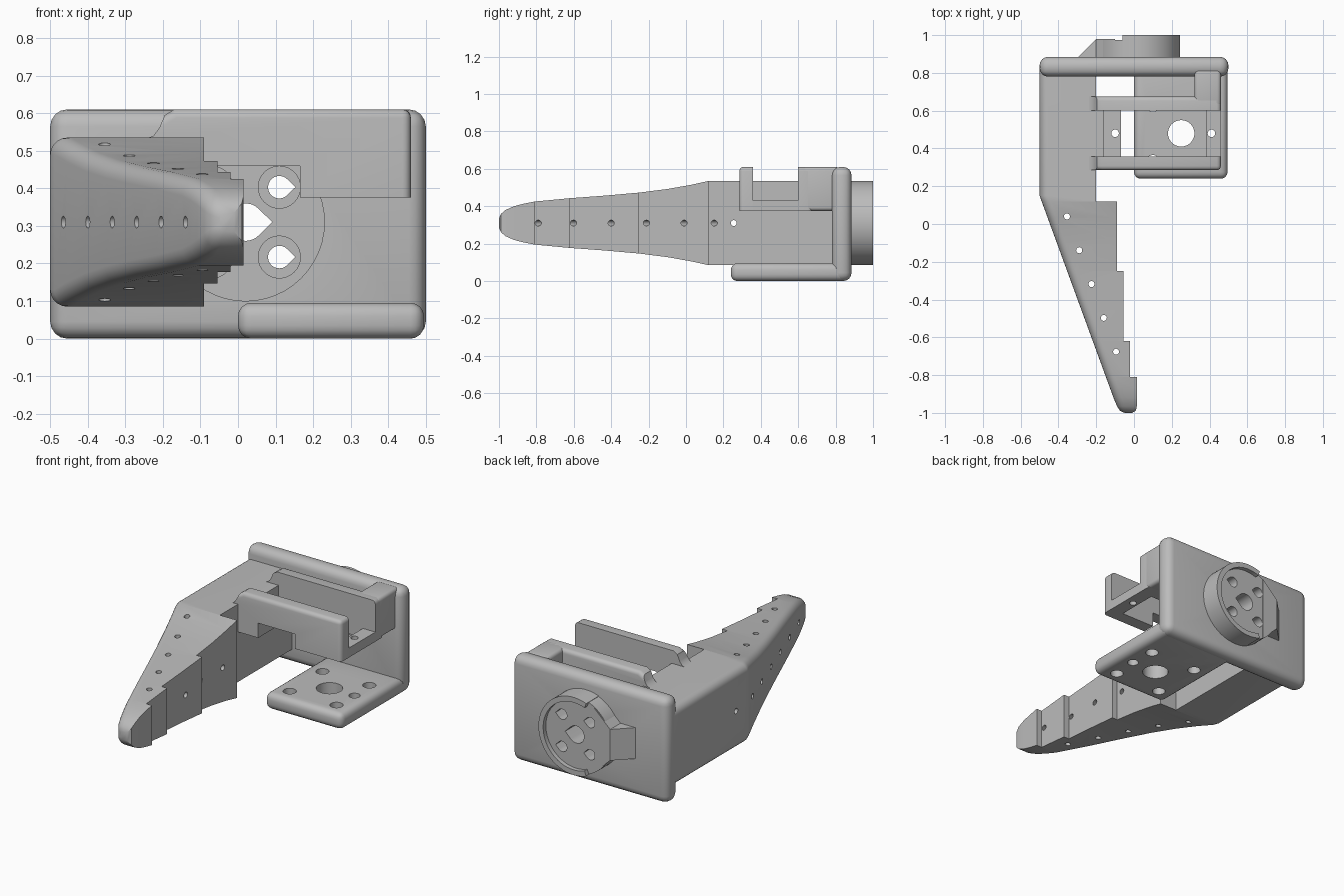
import bpy, bmesh, math
from mathutils import Vector

cube = bpy.data.objects.get("Cube")
if cube:
    bpy.data.objects.remove(cube, do_unlink=True)

grey = bpy.data.materials.new("plain grey")
grey.use_nodes = True
grey.diffuse_color = (0.5, 0.5, 0.5, 1)
grey.node_tree.nodes["Principled BSDF"].inputs["Base Color"].default_value = grey.diffuse_color

MID = 0.31      # height of the finger axis and the horn axis
HORN_X = 0.02


def finish(name, bm):
    bmesh.ops.recalc_face_normals(bm, faces=bm.faces[:])
    mesh = bpy.data.meshes.new(name)
    bm.to_mesh(mesh)
    bm.free()
    mesh.materials.append(grey)
    ob = bpy.data.objects.new(name, mesh)
    bpy.context.collection.objects.link(ob)
    return ob


def activate(ob):
    bpy.ops.object.select_all(action='DESELECT')
    ob.select_set(True)
    bpy.context.view_layer.objects.active = ob


def smooth(ob):
    activate(ob)
    bpy.ops.object.shade_smooth_by_angle(angle=math.radians(35))


def add_prism(bm, pts, axis, lo, hi):
    """Extrude a flat outline along one axis."""
    place = {'x': lambda a, b, t: (t, a, b),
             'y': lambda a, b, t: (a, t, b),
             'z': lambda a, b, t: (a, b, t)}[axis]
    ends = [[bm.verts.new(place(a, b, t)) for a, b in pts] for t in (lo, hi)]
    skin(bm, ends)


def skin(bm, rings):
    """Join equal rings into a closed skin."""
    for r, s in zip(rings, rings[1:]):
        for i in range(len(r)):
            j = (i + 1) % len(r)
            bm.faces.new((r[i], r[j], s[j], s[i]))
    bm.faces.new(rings[0])
    bm.faces.new(rings[-1])


def prism(name, pts, axis, lo, hi, bevel=0.0):
    bm = bmesh.new()
    add_prism(bm, pts, axis, lo, hi)
    if bevel:
        bmesh.ops.bevel(bm, geom=bm.edges[:], offset=bevel, segments=4,
                        profile=0.5, affect='EDGES', clamp_overlap=True)
    return finish(name, bm)


def rect(a0, a1, b0, b1):
    return [(a0, b0), (a1, b0), (a1, b1), (a0, b1)]


def box(name, x, y, z, bevel=0.0):
    return prism(name, rect(*x, *y), 'z', *z, bevel)


def arc(cx, cy, r, start=0, end=360, n=32):
    full = end - start == 360
    steps = n if full else n - 1
    return [(cx + r * math.cos(math.radians(start + (end - start) * i / steps)),
             cy + r * math.sin(math.radians(start + (end - start) * i / steps)))
            for i in range(n)]


def teardrop(cx, cy, r):
    return arc(cx, cy, r, 45, 315, 20) + [(cx + r * 1.42, cy)]


def cut(ob, shapes):
    """Subtract prisms given as (outline, axis, low, high)."""
    for shape in shapes:
        cutter = prism("cutter", *shape)
        subtract(ob, cutter)


def subtract(ob, cutter):
    cutter.hide_render = True
    mod = ob.modifiers.new("cut", 'BOOLEAN')
    mod.operation, mod.solver, mod.object = 'DIFFERENCE', 'EXACT', cutter
    activate(ob)
    bpy.ops.object.modifier_apply(modifier=mod.name)
    bpy.data.objects.remove(cutter, do_unlink=True)


# Finger with stepped grip face, running back into the side beam
def slant(y):
    return -0.5 + (0.15 - y) * 0.366


def section(bm, y, outer, inner, h, r):
    pts = [(inner, MID - h), (inner, MID + h)]
    pts += arc(outer + r, MID + h - r, r, 90, 180, 6)
    pts += arc(outer + r, MID - h + r, r, 180, 270, 6)
    return [bm.verts.new((x, y, z)) for x, z in pts]


bm = bmesh.new()
rings = [section(bm, -1.0, -0.05, -0.01, 0.025, 0.015),
         section(bm, -0.988, -0.075, 0.01, 0.05, 0.03),
         section(bm, -0.965, -0.09, 0.015, 0.07, 0.04)]
stations = [(-0.92, 0.015, 0.09), (-0.87, 0.015, 0.103), (-0.81, 0.015, 0.115),
            (-0.81, -0.02, 0.115), (-0.62, -0.02, 0.133), (-0.62, -0.055, 0.133),
            (-0.43, -0.055, 0.147), (-0.25, -0.055, 0.163), (-0.25, -0.09, 0.163),
            (-0.1, -0.09, 0.182), (0.03, -0.09, 0.205), (0.12, -0.09, 0.225),
            (0.12, -0.2, 0.225), (0.15, -0.2, 0.225), (0.83, -0.2, 0.225)]
for y, inner, h in stations:
    rings.append(section(bm, y, max(-0.5, slant(y)), inner, h, 0.045))
skin(bm, rings)
finger = finish("finger_and_beam", bm)

# Lacing holes: vertical ones, and ones square to the slanted face
cut(finger, [(arc(-0.355 + 0.065 * i, 0.04 - 0.179 * i, 0.016, n=12), 'z', -0.1, 0.8)
             for i in range(5)])
for i in range(6):
    x = -0.465 + 0.065 * i
    pin = prism("cutter", arc(0, 0, 0.016, n=12), 'x', -0.3, 0.6)
    pin.rotation_euler.z = math.atan(0.366)
    pin.location = (x, 0.15 - (x + 0.5) / 0.366, MID)
    bpy.context.view_layer.update()
    subtract(finger, pin)
cut(finger, [(arc(0.255, MID, 0.016, n=12), 'x', -0.7, 0)])
smooth(finger)

# Back plate with shallow round recess and screw holes
plate = box("back_plate", (-0.5, 0.5), (0.78, 0.885), (0, 0.61), 0.045)
screws = [(HORN_X + 0.09 * sx, MID + 0.093 * sz) for sx in (-1, 1) for sz in (-1, 1)]
horn_holes = [(teardrop(HORN_X, MID, 0.05), 'y', 0.6, 1.2)]
horn_holes += [(teardrop(x, z, 0.03), 'y', 0.6, 1.2) for x, z in screws]
cut(plate, [(arc(HORN_X, MID, 0.21, n=48), 'y', 0.7, 0.805)])
cut(plate, [(arc(x, z, 0.056), 'y', 0.7, 0.84) for x, z in screws] + horn_holes)
smooth(plate)

# Horn disc, partial rim and tapered arm on the back
disc = prism("horn_disc", arc(HORN_X, MID, 0.222, n=64), 'y', 0.87, 0.975)
cut(disc, horn_holes)
smooth(disc)
rim = prism("horn_rim", arc(HORN_X, MID, 0.225, -111, 111, 48)
            + arc(HORN_X, MID, 0.195, 111, -111, 48), 'y', 0.87, 1.0)
smooth(rim)
prism("horn_arm", [(-0.2, MID - 0.09), (-0.1, MID - 0.185),
                   (-0.1, MID + 0.185), (-0.2, MID + 0.09)], 'y', 0.87, 0.98)
prism("horn_arm_ramp", [(-0.3, 0.88), (-0.2, 0.98), (-0.19, 0.98), (-0.19, 0.88)],
      'z', MID - 0.09, MID + 0.09)

# Lower motor plate
lower = box("lower_plate", (0, 0.495), (0.24, 0.86), (0, 0.095), 0.035)
mx, my = 0.25, 0.48
cut(lower, [(arc(mx, my, 0.07), 'z', -0.1, 0.2), (arc(0.41, my, 0.03), 'z', -0.1, 0.2)]
    + [(arc(mx + 0.15 * sx, my + 0.15 * sy, 0.035), 'z', -0.1, 0.2)
       for sx in (-1, 1) for sy in (-1, 1)])
smooth(lower)

# Upper motor tray: two notched walls blending down to the beam
wall = [(0.46, 0.375), (0.46, 0.61), (-0.17, 0.61), (-0.195, 0.595), (-0.21, 0.56),
        (-0.225, 0.54), (-0.25, 0.53), (-0.25, 0.375), (-0.07, 0.375), (-0.07, 0.46),
        (0.165, 0.46), (0.165, 0.375)]
for name, y0, y1 in (("front_tray_wall", 0.285, 0.358), ("rear_tray_wall", 0.6, 0.675)):
    bm = bmesh.new()
    add_prism(bm, wall, 'y', y0, y1)
    outer_y = y0 if name.startswith("front") else y1
    # round the outer long edges and the free end
    edges = [e for e in bm.edges
             if all(abs(v.co.y - outer_y) < 1e-4 for v in e.verts)
             and all(v.co.x > 0.4 or v.co.z > 0.52 for v in e.verts)
             and all(v.co.x > -0.2 for v in e.verts)]
    edges += [e for e in bm.edges if all(v.co.x > 0.45 and v.co.z > 0.6 for v in e.verts)]
    bmesh.ops.bevel(bm, geom=edges, offset=0.03, segments=4, profile=0.5,
                    affect='EDGES', clamp_overlap=True)
    smooth(finish(name, bm))
smooth(box("tray_link", (0.32, 0.46), (0.62, 0.82), (0.375, 0.61), 0.02))

# Mounting ears inside the tray
for name, x0, x1, hole in (("inner_ear", -0.21, -0.07, -0.1), ("outer_ear", 0.38, 0.46, 0.41)):
    ear = box(name, (x0, x1), (0.34, 0.62), (0.375, 0.43))
    cut(ear, [(arc(hole, my, 0.02, n=20), 'z', 0.2, 0.7)])
    smooth(ear)
box("tray_end_wall", (-0.21, -0.16), (0.34, 0.62), (0.375, 0.535))
